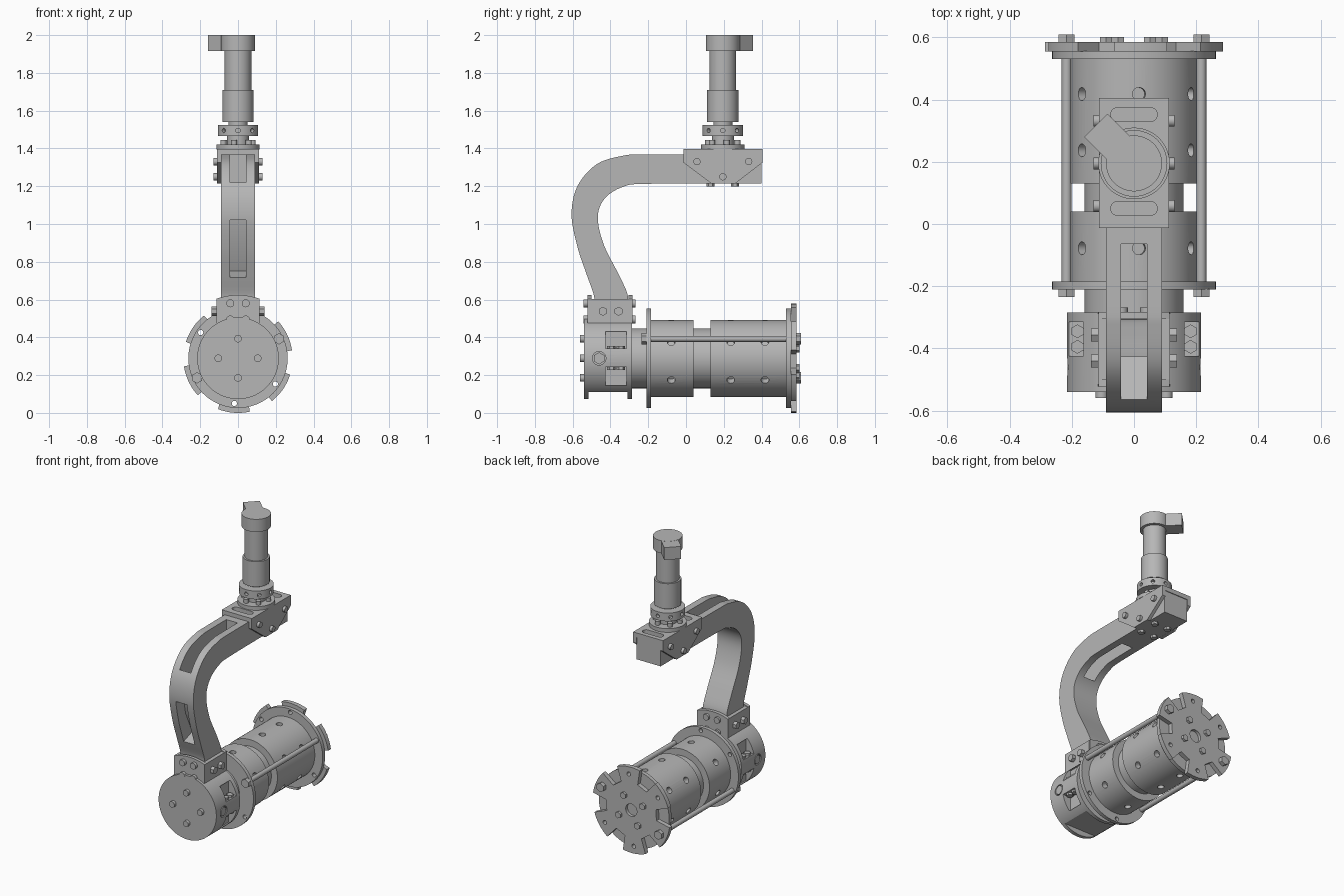
import bpy, bmesh, math
from mathutils import Vector, Matrix

if "Cube" in bpy.data.objects:
    bpy.data.objects.remove(bpy.data.objects["Cube"])

grey = bpy.data.materials.new("machined grey")
grey.use_nodes = True
colour = (0.47, 0.47, 0.47, 1)
grey.diffuse_color = colour
grey.node_tree.nodes["Principled BSDF"].inputs["Base Color"].default_value = colour

AXIS = 0.289                                   # height of the drum axis
SPOKES = [math.radians(25.5 + 60 * k) for k in range(6)]


def tube(bm, start, end, r, sides=56):
    """Solid cylinder between two points."""
    a, b = Vector(start), Vector(end)
    turn = (b - a).to_track_quat('Z', 'Y').to_matrix().to_4x4()
    bmesh.ops.create_cone(bm, cap_ends=True, segments=sides, radius1=r, radius2=r,
                          depth=(b - a).length,
                          matrix=Matrix.Translation((a + b) / 2) @ turn)


def box(bm, lo, hi):
    lo, hi = Vector(lo), Vector(hi)
    bmesh.ops.create_cube(bm, size=1, matrix=Matrix.Translation((lo + hi) / 2)
                          @ Matrix.Diagonal((*(hi - lo), 1)))


def prism(bm, points, axis, lo, hi):
    """Extrude a flat outline along x (outline in y,z), y (x,z) or z (x,y)."""
    def place(p, d):
        return {'x': (d, *p), 'y': (p[0], d, p[1]), 'z': (*p, d)}[axis]
    face = bm.faces.new([bm.verts.new(place(p, lo)) for p in points])
    new = bmesh.ops.extrude_face_region(bm, geom=[face])["geom"]
    shift = Vector(place((0, 0), hi - lo))
    bmesh.ops.translate(bm, vec=shift, verts=[v for v in new if isinstance(v, bmesh.types.BMVert)])


def slot(bm, x, y, length, width, lo, hi):
    """Slot with round ends, long in x, cut along z."""
    pts = []
    for side in (1, -1):
        for k in range(13):
            t = math.radians(-90 + 15 * k)
            pts.append((x + side * (length / 2 - width / 2 + width / 2 * math.cos(t)),
                        y + side * width / 2 * math.sin(t)))
    prism(bm, pts, 'z', lo, hi)


def make(name, bm):
    bmesh.ops.recalc_face_normals(bm, faces=bm.faces)
    mesh = bpy.data.meshes.new(name)
    bm.to_mesh(mesh)
    bm.free()
    obj = bpy.data.objects.new(name, mesh)
    bpy.context.collection.objects.link(obj)
    return obj


def finish(name, bm, cut=None):
    """Turn the part into an object, cut it, then shade it."""
    obj = make(name, bm)
    if cut:
        cutter = make(name + " cutter", cut)
        cutter.hide_render = True
        mod = obj.modifiers.new("cut", 'BOOLEAN')
        mod.operation, mod.solver, mod.object = 'DIFFERENCE', 'EXACT', cutter
        mod.use_self = True
        bpy.context.view_layer.update()
        result = bpy.data.meshes.new_from_object(
            obj.evaluated_get(bpy.context.evaluated_depsgraph_get()))
        obj.modifiers.clear()
        obj.data = result
        bpy.data.objects.remove(cutter)
    obj.data.materials.clear()
    obj.data.materials.append(grey)
    for p in obj.data.polygons:
        p.use_smooth = True
    obj.data.set_sharp_from_angle(angle=math.radians(30))
    return obj


def polar(r, t, y):
    return (r * math.cos(t), y, AXIS + r * math.sin(t))


def drum(name, y0, y1, r, cut=None):
    bm = bmesh.new()
    tube(bm, (0, y0, AXIS), (0, y1, AXIS), r, 72)
    return finish(name, bm, cut)


def spline(pts, steps=6):
    """Smooth curve through the points."""
    v = [Vector(p) for p in [pts[0], *pts, pts[-1]]]
    out = []
    for a, b, c, d in zip(v, v[1:], v[2:], v[3:]):
        for k in range(steps):
            t = k / steps
            out.append(b + (c - a) * t / 2 + (2 * a - 5 * b + 4 * c - d) * t * t / 2
                       + (3 * b - a - 3 * c + d) * t ** 3 / 2)
    return out + [v[-1]]


# Drum core and the two perforated sleeves
drum("motor_core", -0.29, 0.54, 0.159)
for name, y0, y1, holes in (("front_sleeve", -0.19, 0.04, [-0.078]),
                            ("rear_sleeve", 0.13, 0.535, [0.237, 0.418])):
    cut = bmesh.new()
    for t in SPOKES:
        for y in holes:
            tube(cut, polar(0.165, t, y), polar(0.23, t, y), 0.021, 20)
    drum(name, y0, y1, 0.204, cut)

# Flanges with bolt holes
for name, y0, y1 in (("front_flange", -0.21, -0.185), ("rear_flange", 0.53, 0.556)):
    cut = bmesh.new()
    for t in SPOKES:
        tube(cut, polar(0.24, t, y0 - 0.02), polar(0.24, t, y1 + 0.02), 0.014, 16)
    drum(name, y0, y1, 0.263, cut)

# Rear plate with six lobes
bm, cut = bmesh.new(), bmesh.new()
outline = []
for t in SPOKES:
    for r, off in [(0.19, -19)] + [(0.289, d) for d in range(-17, 18, 2)] + [(0.19, 19)]:
        x, _, z = polar(r, t + math.radians(off), 0)
        outline.append((x, z))
    tube(cut, polar(0.24, t, 0.54), polar(0.24, t, 0.6), 0.014, 16)
tube(cut, (0, 0.565, AXIS), (0, 0.6, AXIS), 0.042)
prism(bm, outline, 'y', 0.555, 0.585)
finish("rear_plate", bm, cut)

# Tie rods with hex ends
bm = bmesh.new()
for t in (SPOKES[0], SPOKES[3]):
    tube(bm, polar(0.24, t, -0.22), polar(0.24, t, 0.6), 0.016, 20)
    for y0, y1 in ((-0.235, -0.209), (0.584, 0.61)):
        tube(bm, polar(0.24, t, y0), polar(0.24, t, y1), 0.03, 6)
finish("tie_rods", bm)

# Front housing with side windows and flat underside
cut = bmesh.new()
for s in (-1, 1):
    for z0, z1 in ((0.34, 0.432), (0.145, 0.243)):
        x0, x1 = sorted((s * 0.15, s * 0.3))
        box(cut, (x0, -0.425, z0), (x1, -0.315, z1))
    tube(cut, (s * 0.2, -0.46, AXIS), (s * 0.25, -0.46, AXIS), 0.036, 24)
box(cut, (-0.2, -0.515, 0), (0.2, -0.31, 0.11))
drum("front_housing", -0.54, -0.285, 0.216, cut)

# Bolts on the housing and the rear plate
bm = bmesh.new()
for k in range(4):
    t = math.radians(90 * k)
    tube(bm, polar(0.104, t, -0.56), polar(0.104, t, -0.53), 0.02, 20)
    t += math.radians(60)
    tube(bm, polar(0.104, t, 0.58), polar(0.104, t, 0.601), 0.022, 6)
for s in (-1, 1):
    tube(bm, (s * 0.19, -0.46, AXIS), (s * 0.214, -0.46, AXIS), 0.032, 6)
    for y in (-0.395, -0.345):
        tube(bm, (s * 0.182, y, 0.33), (s * 0.182, y, 0.355), 0.022, 6)
        tube(bm, (s * 0.182, y, 0.25), (s * 0.182, y, 0.228), 0.022, 6)
finish("drum_bolts", bm)

# Clamp block with arched end plates
bm = bmesh.new()
box(bm, (-0.115, -0.515, 0.475), (0.115, -0.29, 0.603))
arch = [(0.335 * math.sin(math.radians(a)), AXIS + 0.335 * math.cos(math.radians(a)))
        for a in range(-20, 21, 2)]
for y0, y1 in ((-0.522, -0.5), (-0.305, -0.283)):
    prism(bm, [(-0.115, 0.475), *arch, (0.115, 0.475)], 'y', y0, y1)
finish("clamp_block", bm)

bm = bmesh.new()
for s in (-1, 1):
    for z in (0.495, 0.58):
        for y0, y1 in ((-0.542, -0.515), (-0.29, -0.268)):
            tube(bm, (s * 0.041, y0, z), (s * 0.041, y1, z), 0.021, 20)
    for y in (-0.44, -0.357):
        tube(bm, (s * 0.11, y, 0.538), (s * 0.139, y, 0.538), 0.024, 6)
finish("clamp_bolts", bm)

# Curved arm with a through slot and a blind pocket
outer = spline([(-0.49, 0.56), (-0.487, 0.62), (-0.525, 0.73), (-0.575, 0.88), (-0.606, 1.05),
                (-0.575, 1.2), (-0.475, 1.315), (-0.34, 1.36), (-0.2, 1.368), (0.4, 1.368)])
inner = spline([(0.4, 1.215), (-0.19, 1.213), (-0.33, 1.198), (-0.43, 1.135), (-0.467, 1.035),
                (-0.435, 0.89), (-0.36, 0.74), (-0.31, 0.63), (-0.31, 0.56)])
bm, cut = bmesh.new(), bmesh.new()
prism(bm, outer + inner, 'x', -0.09, 0.09)
prism(cut, [(-0.065, 1.5), (-0.065, 1.1), (-0.36, 1.1), (-0.65, 1.27), (-0.65, 1.5)],
      'x', -0.042, 0.042)
prism(cut, [(-0.7, 1.02), (-0.525, 1.02), (-0.5, 0.9), (-0.43, 0.75), (-0.6, 0.69)],
      'x', -0.042, 0.042)
finish("arm", bm, cut)

# Saddle bracket: top plate and two cheeks
bm, cut = bmesh.new(), bmesh.new()
box(bm, (-0.112, -0.013, 1.366), (0.112, 0.405, 1.396))
for y in (0.05, 0.352):
    slot(cut, 0, y, 0.15, 0.045, 1.35, 1.42)
finish("saddle_top", bm, cut)
bm = bmesh.new()
cheek = [(-0.013, 1.368), (-0.013, 1.325), (0.135, 1.214), (0.26, 1.214), (0.405, 1.325), (0.405, 1.368)]
for x in (-0.112, 0.088):
    prism(bm, cheek, 'x', x, x + 0.024)
finish("saddle_cheeks", bm)
bm = bmesh.new()
for s in (-1, 1):
    for y, z in ((0.058, 1.33), (0.332, 1.33), (0.195, 1.25)):
        tube(bm, (s * 0.1, y, z), (s * 0.13, y, z), 0.019, 20)
    for y in (0.13, 0.26):
        tube(bm, (s * 0.05, y, 1.22), (s * 0.05, y, 1.198), 0.021, 6)
finish("saddle_bolts", bm)

# Spindle stack above the saddle
CY = 0.195
bm = bmesh.new()
for z0, z1, r in ((1.395, 1.421, 0.115), (1.42, 1.47, 0.058), (1.52, 1.545, 0.05),
                  (1.54, 1.71, 0.083), (1.709, 1.92, 0.071)):
    tube(bm, (0, CY, z0), (0, CY, z1), r)
for k in range(6):
    t = math.radians(60 * k + 15)
    x, y = 0.08 * math.cos(t), CY + 0.08 * math.sin(t)
    tube(bm, (x, y, 1.415), (x, y, 1.446), 0.016, 16)
finish("spindle", bm)

bm, cut = bmesh.new(), bmesh.new()
tube(bm, (0, CY, 1.467), (0, CY, 1.523), 0.107)
for k in range(8):
    d = Vector((math.cos(math.pi * k / 4), math.sin(math.pi * k / 4), 0))
    c = Vector((0, CY, 1.495))
    tube(cut, c + d * 0.085, c + d * 0.13, 0.012, 14)
finish("spindle_collar", bm, cut)

# Cap with its angled finger
bm = bmesh.new()
tube(bm, (0, CY, 1.915), (0, CY, 2.0), 0.09)
finish("cap", bm)
bm = bmesh.new()
box(bm, (0, -0.053, 1.9155), (0.173, 0.053, 1.9995))
bmesh.ops.transform(bm, verts=bm.verts, matrix=Matrix.Translation((0, CY, 0))
                    @ Matrix.Rotation(math.radians(135), 4, 'Z'))
finish("cap_finger", bm)
